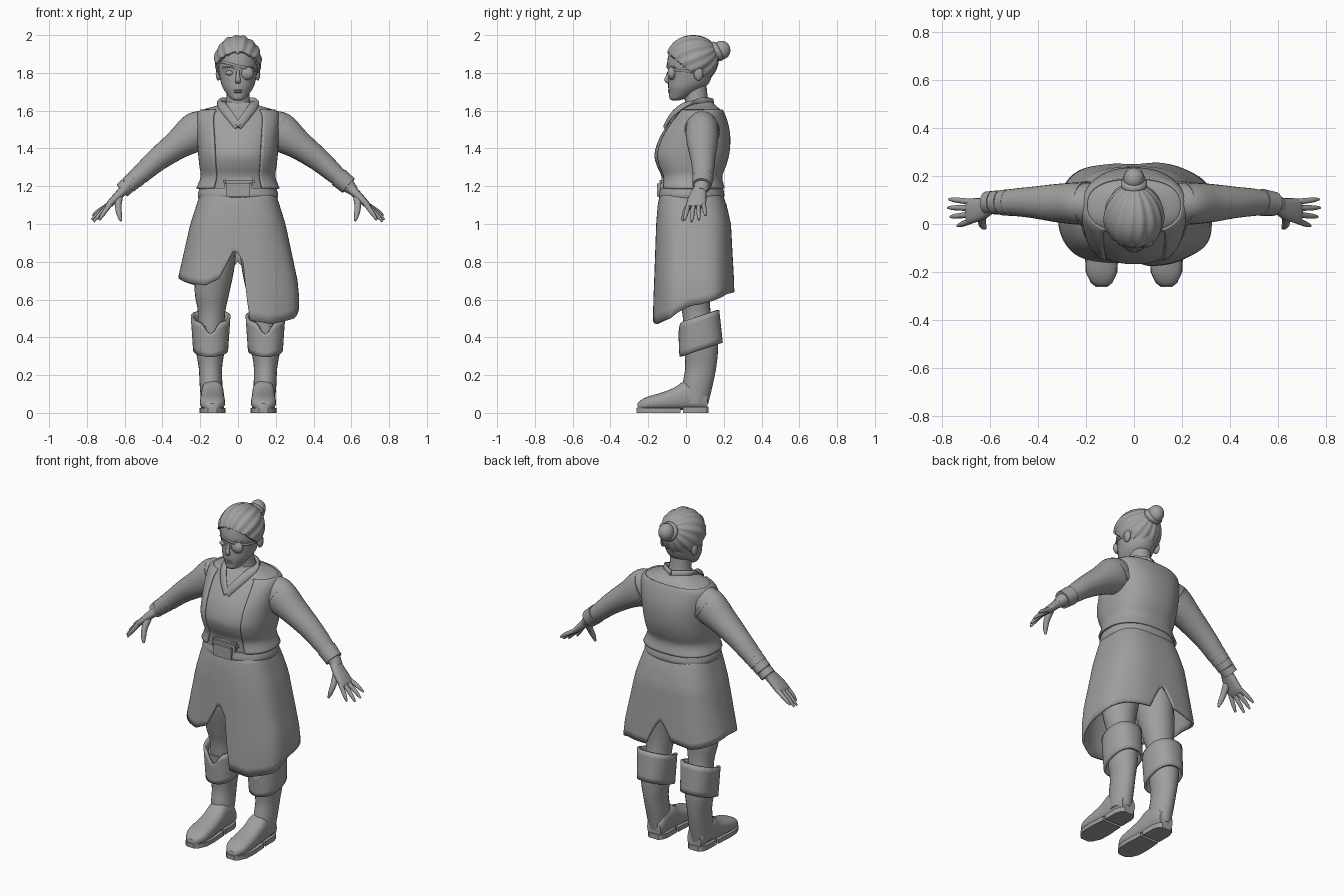
import bpy, bmesh, math
from mathutils import Vector as V

if "Cube" in bpy.data.objects:
    bpy.data.objects.remove(bpy.data.objects["Cube"])

grey = bpy.data.materials.new("plain grey")
grey.diffuse_color = (0.35, 0.35, 0.35, 1)
grey.use_nodes = True
grey.node_tree.nodes["Principled BSDF"].inputs["Base Color"].default_value = grey.diffuse_color
X, Y, Z = V((1, 0, 0)), V((0, 1, 0)), V((0, 0, 1))


def finish(name, bm, thick=0, angle=40):
    bmesh.ops.recalc_face_normals(bm, faces=bm.faces)
    me = bpy.data.meshes.new(name)
    bm.to_mesh(me)
    bm.free()
    me.materials.append(grey)
    ob = bpy.data.objects.new(name, me)
    bpy.context.collection.objects.link(ob)
    bpy.ops.object.select_all(action='DESELECT')
    ob.select_set(True)
    bpy.context.view_layer.objects.active = ob
    bpy.ops.object.shade_smooth_by_angle(angle=math.radians(angle))
    if thick:
        m = ob.modifiers.new("thickness", 'SOLIDIFY')
        m.thickness = thick
        m.offset = -1
    return ob


def sgnpow(v, e):
    return math.copysign(abs(v) ** e, v)


def ring(c, ru, rv, u=X, v=Y, n=32, p=2.0, a0=0, a1=360):
    """Superellipse; 0 degrees is -v (front), 90 is +u."""
    count = n if a1 - a0 == 360 else n + 1
    out = []
    for i in range(count):
        a = math.radians(a0 + (a1 - a0) * i / n)
        out.append(V(c) + u * ru * sgnpow(math.sin(a), 2 / p) - v * rv * sgnpow(math.cos(a), 2 / p))
    return out


def loft(name, rings, closed=True, caps=True, thick=0, angle=40):
    bm = bmesh.new()
    rows = [[bm.verts.new(p) for p in r] for r in rings]
    n = len(rows[0])
    for a, b in zip(rows, rows[1:]):
        for i in range(n if closed else n - 1):
            j = (i + 1) % n
            bm.faces.new((a[i], a[j], b[j], b[i]))
    if caps and closed:
        bm.faces.new(rows[0])
        bm.faces.new(rows[-1])
    return finish(name, bm, thick, angle)


def flow(keys, steps=4):
    """Catmull-Rom through tuples of numbers."""
    k = [keys[0]] + list(keys) + [keys[-1]]
    out = []
    for i in range(1, len(k) - 2):
        for s in range(steps):
            t = s / steps
            out.append(tuple(0.5 * (2 * b + (c - a) * t + (2 * a - 5 * b + 4 * c - d) * t * t
                                    + (3 * b - a - 3 * c + d) * t ** 3)
                             for a, b, c, d in zip(*k[i - 1:i + 3])))
    return out + [tuple(keys[-1])]


def column(name, keys, n=32, p=2.0, steps=4, **kw):
    """keys: x, y, z, half width, half depth"""
    return loft(name, [ring(k[:3], k[3], k[4], n=n, p=p) for k in flow(keys, steps)], **kw)


def tube(name, keys, n=20, p=2.0, steps=4, side=Y, **kw):
    """keys: x, y, z, radius along side, radius across"""
    ks = flow(keys, steps)
    pts = [V(k[:3]) for k in ks]
    rings = []
    for i, k in enumerate(ks):
        t = (pts[min(i + 1, len(pts) - 1)] - pts[max(i - 1, 0)]).normalized()
        u = (side - t * side.dot(t)).normalized()
        rings.append(ring(pts[i], k[3], k[4], u, t.cross(u), n, p))
    return loft(name, rings, **kw)


def ball(name, c, r, seg=20):
    bm = bmesh.new()
    bmesh.ops.create_uvsphere(bm, u_segments=seg, v_segments=seg // 2, radius=1)
    for v in bm.verts:
        v.co = V(c) + V(v.co[i] * r[i] for i in range(3))
    return finish(name, bm)


def box(name, c, s, bevel=0.008):
    bm = bmesh.new()
    bmesh.ops.create_cube(bm, size=1)
    for v in bm.verts:
        v.co = V(c) + V(v.co[i] * s[i] for i in range(3))
    bmesh.ops.bevel(bm, geom=bm.edges[:], offset=bevel, segments=2, affect='EDGES')
    return finish(name, bm)


def lookup(table, x):
    for (x0, *a), (x1, *b) in zip(table, table[1:]):
        if x0 <= x <= x1:
            t = (x - x0) / (x1 - x0)
            return [p + (q - p) * t for p, q in zip(a, b)]
    return table[-1][1:]


# Shirt and open vest share one profile
body = [(0, .025, 1.16, .185, .15), (0, .025, 1.25, .185, .155), (0, .023, 1.31, .192, .178),
        (0, .025, 1.37, .198, .192), (0, .04, 1.45, .203, .183), (0, .057, 1.52, .208, .157),
        (0, .072, 1.58, .206, .123), (0, .077, 1.605, .185, .105), (0, .075, 1.625, .12, .085),
        (0, .07, 1.645, .08, .07)]
column("shirt", body, n=48, p=2.4)
vest = []
for x, y, z, rx, ry in flow([(0, .03, 1.19, .208, .163)] + body[1:8]):
    vest.append(ring((x, y, z), rx + .013, ry + .012, n=60, p=2.4, a0=32, a1=328))
loft("vest", vest, closed=False, thick=.012)

# Belt and buckle pouch
column("belt", [(0, .028, 1.135, .208, .168), (0, .028, 1.155, .213, .175), (0, .028, 1.19, .203, .168)],
       n=48, p=2.4)
box("belt_buckle", (0, -.13, 1.18), (.15, .045, .1), .015)
box("belt_plate", (.005, -.124, 1.225), (.17, .035, .04), .012)

# Skirt with uneven hem, front opening and back slit
shape = [(.45, .325, -.175, .262), (.6, .328, -.172, .258), (.7, .318, -.168, .254), (.85, .285, -.163, .246),
         (1.0, .252, -.158, .238), (1.1, .22, -.15, .215), (1.18, .195, -.135, .185)]
hem = [(-180, .80), (-172, .69), (-150, .67), (-90, .72), (-50, .69), (-25, .675), (-12, .71), (-6, .79),
       (-1, .87), (2, .80), (5, .49), (25, .47), (60, .5), (90, .57), (140, .63), (170, .64), (180, .80)]
rows = []
for r in range(15):
    row = []
    for i in range(180):
        a = -180 + i * 2
        low = lookup(hem, a)[0]
        z = 1.18 + (low - 1.18) * r / 14
        rx, f, b = lookup(shape, z)
        s, c = math.sin(math.radians(a)), math.cos(math.radians(a))
        fold = 1 + .02 * math.sin(math.radians(a * 7)) * max(0, 1.1 - z)
        row.append(V((rx * sgnpow(s, .72) * fold, (f + b) / 2 - (b - f) / 2 * sgnpow(c, .72) * fold, z)))
    rows.append(row)
loft("skirt", rows, caps=False, thick=.012)

for s in (-1, 1):
    side = "left" if s > 0 else "right"
    # Leg, boot shaft, foot and sole
    column(side + "_leg", [(s * .105, .03, 1.05, .10, .13), (s * .12, .03, .8, .105, .115),
                           (s * .137, .04, .64, .092, .09), (s * .14, .055, .53, .072, .075),
                           (s * .145, .07, .4, .07, .08)], n=24)
    column(side + "_boot_shaft", [(s * .145, .075, .46, .085, .095), (s * .147, .08, .34, .077, .09),
                                  (s * .146, .078, .24, .062, .082), (s * .143, .062, .15, .06, .08),
                                  (s * .14, .05, .05, .055, .068)], n=24)
    foot = []
    for y, w, h in flow([(.115, .045, .10), (.08, .056, .15), (.0, .06, .165), (-.06, .062, .13),
                         (-.13, .066, .102), (-.2, .064, .082), (-.24, .045, .062), (-.258, .024, .045)]):
        foot.append(ring((s * .135, y, .01 + h / 2), w, h / 2 - .005, X, Z, 24, 2.6))
    loft(side + "_foot", foot)
    sole = [(-.262, .024), (-.245, .045), (-.2, .066), (-.13, .069), (-.03, .062)]
    heel = [(-.015, .06), (.07, .059), (.105, .048), (.12, .03)]
    for nm, tab, top in (("_sole", sole, .026), ("_heel", heel, .03)):
        loft(side + nm, [[V((s * .135 + q * w, y, z)) for q, z in ((-1, 0), (1, 0), (1, top), (-1, top))]
                         for y, w in tab], angle=30)
    # Folded boot cuff, slanted and dipped at the front
    cuff = []
    for k in range(7):
        t = k / 6
        cr = ring((s * .145, .08 - .012 * t, .335 + .18 * t), .093 + .012 * t, .115 - .007 * t, n=40, p=2.3)
        for i, p in enumerate(cr):
            a = min(i, 40 - i) * 9
            p.z += .32 * (p.y - .08) - .06 * t * math.exp(-(a / 17) ** 2)
        cuff.append(cr)
    loft(side + "_boot_cuff", cuff, caps=False, thick=.014)

    # Arm
    tube(side + "_arm", [(s * .15, .085, 1.52, .08, .085), (s * .22, .085, 1.488, .088, .105),
                         (s * .32, .087, 1.42, .08, .078), (s * .425, .09, 1.342, .065, .062),
                         (s * .505, .09, 1.272, .056, .052), (s * .575, .085, 1.21, .044, .04),
                         (s * .615, .075, 1.172, .034, .026)], n=24)
    tube(side + "_armhole_trim", [(s * .196, .085, 1.495, .094, .108), (s * .212, .085, 1.485, .092, .107)], n=28)
    if s > 0:
        tube("left_wrist_cuff", [(.532, .09, 1.248, .057, .053), (.585, .084, 1.203, .05, .05)], n=20)
    else:
        for k in range(4):
            q = k * .032
            tube("right_wrist_wrap", [(-.49 - q, .09, 1.285 - q * .86, .057 - q * .1, .053 - q * .1),
                                      (-.518 - q, .089, 1.26 - q * .86, .056 - q * .1, .052 - q * .1)], n=20)
    # Hand
    tube(side + "_palm", [(s * .60, .076, 1.185, .034, .026), (s * .635, .063, 1.15, .046, .023),
                          (s * .68, .054, 1.105, .052, .018), (s * .695, .053, 1.09, .046, .012)], n=16, p=2.5)
    for y0, y1, tx, tz in ((.015, -.008, .735, 1.02), (.04, .03, .765, 1.012),
                           (.066, .068, .775, 1.022), (.092, .103, .77, 1.045)):
        tube(side + "_finger", [(s * .675, y0, 1.108, .013, .014),
                                (s * (.3 * .675 + .7 * tx), .3 * y0 + .7 * y1, .3 * 1.108 + .7 * tz + .003, .011, .011),
                                (s * tx, y1, tz, .005, .005)], n=10)
    tube(side + "_thumb", [(s * .632, .04, 1.14, .02, .022), (s * .634, .01, 1.09, .017, .017),
                           (s * .628, -.008, 1.05, .014, .014), (s * .62, -.018, 1.016, .006, .006)], n=10)

    # Collar half and ear
    tube(side + "_collar", [(0, -.112, 1.515, .008, .02), (s * .045, -.075, 1.575, .010, .024),
                            (s * .085, -.005, 1.63, .011, .024), (s * .078, .085, 1.648, .011, .022),
                            (0, .138, 1.645, .011, .022)], n=10)
    ball(side + "_ear", (s * .104, .066, 1.795), (.014, .025, .036), 16)

# Neck and head
column("neck", [(0, .07, 1.6, .085, .07), (0, .055, 1.66, .062, .062), (0, .045, 1.75, .06, .062)], n=24)
column("head", [(0, -.055, 1.655, .02, .02), (0, -.045, 1.664, .038, .042), (0, -.02, 1.69, .06, .07),
                (0, 0, 1.72, .08, .094), (0, .015, 1.75, .091, .109), (0, .025, 1.80, .101, .117),
                (0, .03, 1.85, .107, .13), (0, .03, 1.92, .098, .115), (0, .03, 1.965, .06, .075)], n=32)
tube("nose", [(0, -.088, 1.815, .009, .006), (0, -.096, 1.785, .010, .01), (0, -.102, 1.762, .014, .012),
              (0, -.092, 1.747, .012, .006)], n=12, side=X)
for z in (1.708, 1.699):
    ball("lip", (0, -.086, z), (.024, .01, .006), 12)
for s in (-1, 1):
    tube("eyebrow", [(s * .016, -.092, 1.826, .006, .006), (s * .045, -.085, 1.835, .006, .006),
                     (s * .08, -.056, 1.828, .004, .004)], n=8, side=Z)
ball("right_eye", (-.045, -.08, 1.80), (.022, .012, .013), 16)

# Eye patch and its strap
ball("eye_patch", (.046, -.074, 1.798), (.038, .024, .036), 20)
strap = []
for z in (1.83, 1.842):
    strap.append(ring((0, .028, z), .109, .131, n=40))
    for p in strap[-1]:
        p.z -= p.x * .25
loft("patch_strap", strap, caps=False, thick=.006)

# Swept-back hair, strands gathering toward the bun
axis = V((0, .88, .47)).normalized()
up = axis.cross(X)
hc, hs = V((0, .03, 1.866)), V((.124, .135, .132))
rows = []
for r in range(1, 44):
    th = math.pi * r / 44
    row = []
    for i in range(120):
        ph = 2 * math.pi * i / 120
        d = axis * math.cos(th) + (X * math.cos(ph) + up * math.sin(ph)) * math.sin(th)
        f = 1 + .025 * math.sin(th) * (math.sin(ph * 15 + th * 1.5) + .5 * math.sin(ph * 8))
        f += .09 * max(0, math.cos(th)) ** 4
        p = hc + V(d[k] * hs[k] * f for k in range(3))
        if p.y < .06 and p.z < 1.905 - .9 * (p.y + .1):
            p = hc + (p - hc) * .8
        row.append(p)
    rows.append(row)
loft("hair", rows, angle=60)

# Bun with coiled ring
ball("hair_bun", (0, .188, 1.92), (.044, .047, .05), 24)
c = V((0, .165, 1.914))
coil = []
for i in range(33):
    a = 2 * math.pi * i / 32
    o = X * math.cos(a) + up * math.sin(a)
    coil.append(ring(c + o * .036, .02, .02, o, axis, 10))
loft("bun_coil", coil, caps=False)
